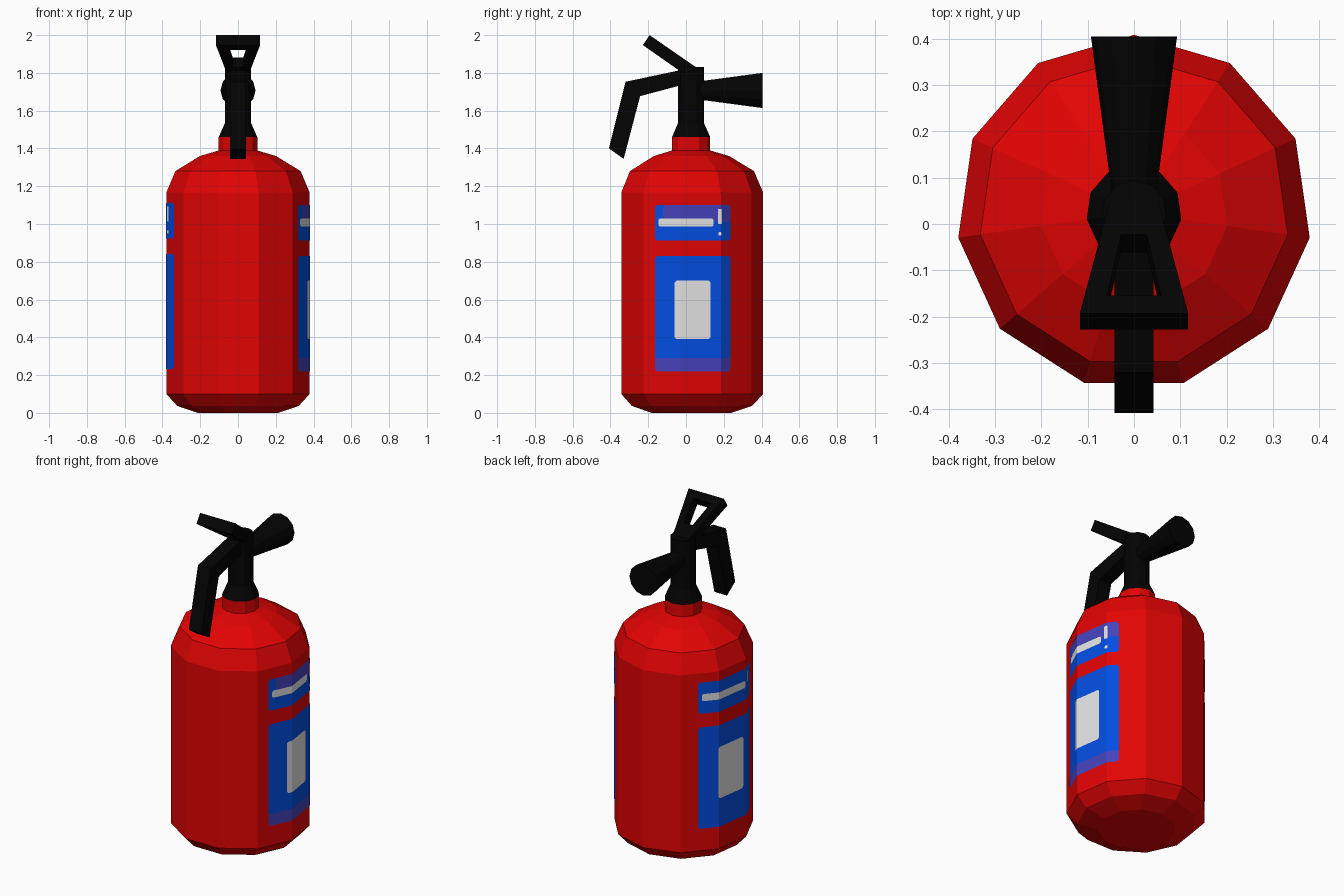
import bpy, bmesh, math
from mathutils import Vector

cube = bpy.data.objects.get("Cube")
if cube:
    bpy.data.objects.remove(cube, do_unlink=True)

SIDES = 11
STEP = 2 * math.pi / SIDES
RADIUS = 0.383
CENTRE = Vector((0, 0.025, 0))
FACET = 2 * RADIUS * math.sin(STEP / 2)


def material(name, colour):
    m = bpy.data.materials.new(name)
    m.use_nodes = True
    m.diffuse_color = (*colour, 1)
    bsdf = next(n for n in m.node_tree.nodes if n.type == 'BSDF_PRINCIPLED')
    bsdf.inputs["Base Color"].default_value = (*colour, 1)
    bsdf.inputs["Roughness"].default_value = 0.7
    return m


red = material("red_paint", (0.76, 0.001, 0.001))
black = material("black_plastic", (0.001, 0.001, 0.001))
blue = material("label_blue", (0.001, 0.075, 0.76))
purple = material("label_purple", (0.06, 0.053, 0.5))
grey = material("label_pale_grey", (0.78, 0.78, 0.78))


def make(name, verts, faces, mat, fix_normals=True):
    mesh = bpy.data.meshes.new(name)
    mesh.from_pydata([tuple(v) for v in verts], [], faces)
    if fix_normals:
        bm = bmesh.new()
        bm.from_mesh(mesh)
        bmesh.ops.recalc_face_normals(bm, faces=bm.faces)
        bm.to_mesh(mesh)
        bm.free()
    mesh.materials.append(mat)
    ob = bpy.data.objects.new(name, mesh)
    bpy.context.collection.objects.link(ob)
    return ob


def corner(k, r, z):
    a = math.pi / 2 + k * STEP
    return CENTRE + Vector((r * math.cos(a), r * math.sin(a), z))


def loft(name, rings, mat):
    """Close a stack of equal rings into a solid."""
    n = len(rings[0])
    verts = [v for ring in rings for v in ring]
    faces = [(i * n + k, i * n + (k + 1) % n, (i + 1) * n + (k + 1) % n, (i + 1) * n + k)
             for i in range(len(rings) - 1) for k in range(n)]
    faces += [tuple(range(n))[::-1], tuple(range(len(verts) - n, len(verts)))]
    return make(name, verts, faces, mat)


def lathe(name, profile, mat):
    return loft(name, [[corner(k, r, z) for k in range(SIDES)] for r, z in profile], mat)


# Tank, neck and valve stem
lathe("tank", [(0.215, 0), (0.325, 0.037), (RADIUS, 0.1), (RADIUS, 1.167),
               (0.335, 1.28), (0.203, 1.36), (0.1, 1.39)], red)
lathe("neck", [(0.103, 1.38), (0.103, 1.46)], red)
lathe("valve_stem", [(0.103, 1.46), (0.07, 1.535), (0.07, 1.83)], black)

# Discharge horn pointing backward
loft("horn", [[(r * math.sin(k * math.tau / 12), y, 1.707 + r * math.cos(k * math.tau / 12))
               for k in range(12)] for y, r in ((0.03, 0.043), (0.405, 0.093))], black)

# Bent carry handle, a side profile given width
side = [(0.02, 1.825), (-0.32, 1.753), (-0.408, 1.4),
        (-0.33, 1.345), (-0.243, 1.677), (0.02, 1.747)]
loft("carry_handle", [[(x, y, z) for y, z in side] for x in (-0.042, 0.042)], black)

# Squeeze lever, a sloping tapered frame with an opening
top_line = (Vector((0, -0.193, 2.0)), Vector((0, 0.05, 1.832)))
bottom_line = (Vector((0, -0.228, 1.947)), Vector((0, 0.01, 1.78)))


def lever_ring(line, front, back, front_w, back_w):
    pts = [(front, -front_w), (front, front_w), (back, back_w), (back, -back_w)]
    return [line[0].lerp(line[1], t) + Vector((x, 0, 0)) for t, x in pts]


outer = (0, 1, 0.117, 0.052)
inner = (0.16, 0.7, 0.058, 0.028)
rings = [lever_ring(line, *shape) for line, shape in
         ((top_line, outer), (bottom_line, outer), (bottom_line, inner), (top_line, inner))]
make("squeeze_lever", [v for ring in rings for v in ring],
     [(i * 4 + k, i * 4 + (k + 1) % 4, (i + 1) % 4 * 4 + (k + 1) % 4, (i + 1) % 4 * 4 + k)
      for i in range(4) for k in range(4)], black)


def plate(name, start, s0, s1, z0, z1, mat, lift, low, high):
    """Thin sheet wrapped around the tank facets, with clipped corners."""
    inset = max(low, high)
    cuts = {s0, s1, s0 + inset, s1 - inset}
    cuts |= {k * FACET for k in range(-2, 3) if s0 + inset < k * FACET < s1 - inset}
    verts = []
    for s in sorted(cuts):
        k = math.floor(s / FACET + 1e-6)
        end = s in (s0, s1)
        for z in (z0 + low * end, z1 - high * end):
            a, b = (corner(start + k + j, RADIUS + lift, z) for j in (0, 1))
            verts.append(a.lerp(b, s / FACET - k))
    faces = [(i, i + 2, i + 3, i + 1) for i in range(0, len(verts) - 2, 2)]
    make(name, verts, faces, mat, False)


# Printed label for each flank
LABEL = [
    ("main_panel", -0.148, 0.284, 0.22, 0.83, blue, 0.001, 0.012, 0.012),
    ("main_panel_square", -0.033, 0.161, 0.39, 0.70, grey, 0.002, 0.01, 0.01),
    ("header_panel", -0.148, 0.284, 0.912, 1.10, blue, 0.001, 0.012, 0.012),
    ("header_bar", -0.127, 0.177, 0.987, 1.03, grey, 0.003, 0.008, 0.008),
    ("header_mark", 0.199, 0.222, 1.0, 1.08, grey, 0.003, 0.004, 0.004),
    ("header_dot", 0.202, 0.220, 0.938, 0.957, grey, 0.003, 0.004, 0.004),
]
# Purple tint found on the left flank only
TINT = [
    ("main_panel_band", -0.148, 0.284, 0.22, 0.29, purple, 0.002, 0.012, 0),
    ("header_band", -0.1, 0.284, 1.01, 1.10, purple, 0.002, 0, 0.012),
]
for flank, start, ds, dz, parts in (("left", -3, 0, 0, LABEL + TINT),
                                    ("right", 2, 0.03, 0.012, LABEL)):
    for part, s0, s1, z0, z1, mat, lift, low, high in parts:
        plate(flank + "_" + part, start, s0 + ds, s1 + ds, z0 + dz, z1 + dz,
              mat, lift, low, high)
